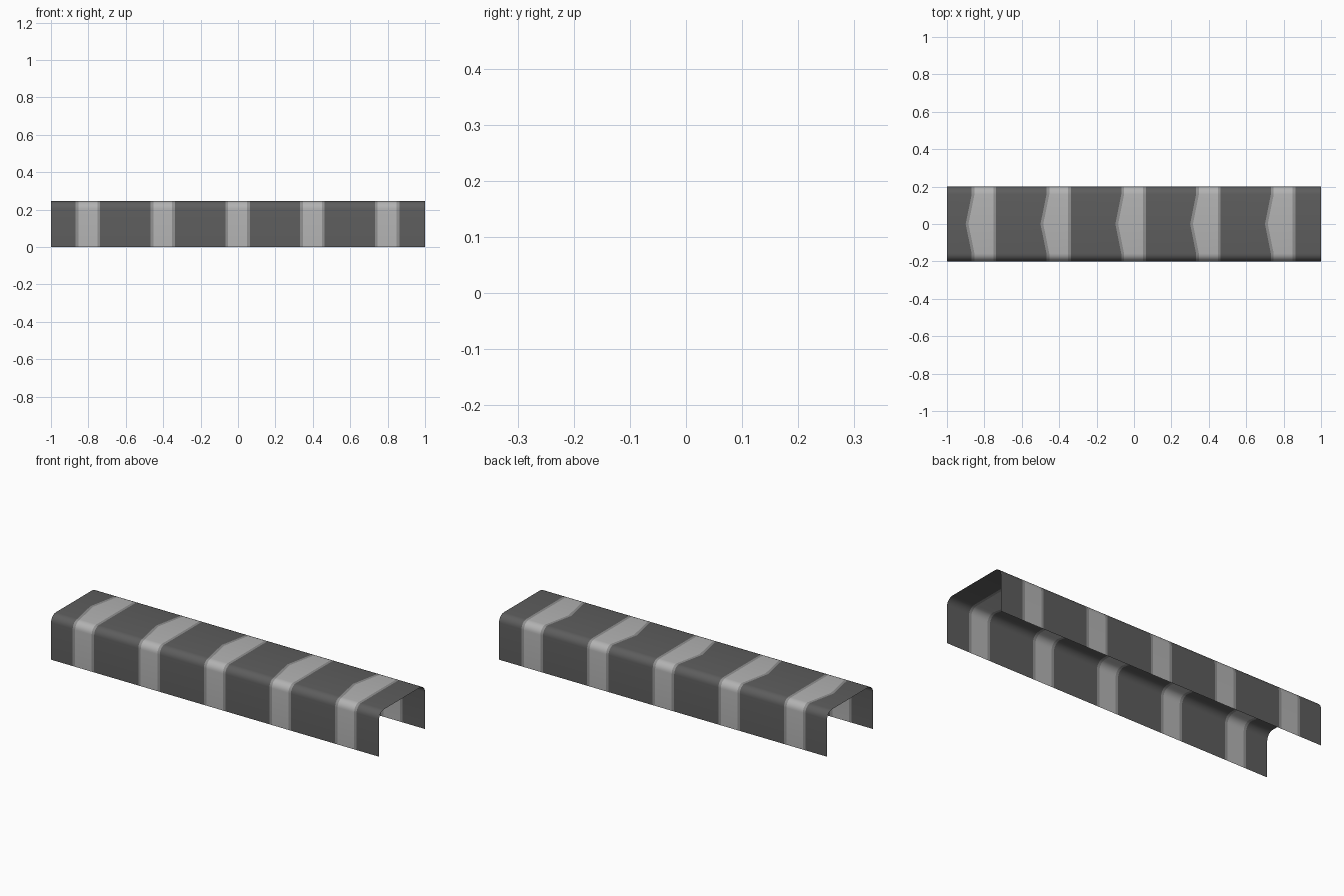
import bpy, math

if "Cube" in bpy.data.objects:
    bpy.data.objects.remove(bpy.data.objects["Cube"])

HALF_W, HEIGHT, R, ARC = 0.2, 0.245, 0.042, 6
CENTRES = [-0.8, -0.4, 0.0, 0.4, 0.8]


def material(name, grey):
    m = bpy.data.materials.new(name)
    m.diffuse_color = (grey, grey, grey, 1)
    m.use_nodes = True
    m.node_tree.nodes["Principled BSDF"].inputs["Base Color"].default_value = m.diffuse_color
    return m


# Inverted channel cross-section: front skirt, rounded shoulder, ridge point, mirrored back
half = [(-HALF_W, 0.0)]
for i in range(ARC + 1):
    a = math.pi / 2 * i / ARC
    half.append((-HALF_W + R - R * math.cos(a), HEIGHT - R + R * math.sin(a)))
profile = half + [(0.0, HEIGHT)] + [(-y, z) for y, z in reversed(half)]


def point_offset(y):
    """How far the pointed stripe edge reaches forward across the flat top."""
    flat = HALF_W - R
    return 0.032 * max(0.0, 1 - abs(y) / flat)


def bands(name, spans, mat):
    """Each span is ((x, pointed), (x, pointed)); sweep the profile between both edges."""
    verts, faces = [], []
    for span in spans:
        base = len(verts)
        for y, z in profile:
            for x, pointed in span:
                verts.append((x - (point_offset(y) if pointed else 0), y, z))
        for i in range(len(profile) - 1):
            a = base + 2 * i
            faces.append((a, a + 1, a + 3, a + 2))
    mesh = bpy.data.meshes.new(name)
    mesh.from_pydata(verts, [], faces)
    mesh.materials.append(mat)
    obj = bpy.data.objects.new(name, mesh)
    bpy.context.collection.objects.link(obj)
    bpy.ops.object.select_all(action='DESELECT')
    obj.select_set(True)
    bpy.context.view_layer.objects.active = obj
    bpy.ops.object.shade_smooth_by_angle(angle=math.radians(40))


# Stripe edges: outer and inner, left side pointed, right side straight
OL, IL, IR, OR = -0.068, -0.053, 0.048, 0.063

# Dark cover panels between the stripes
starts = [(-1.0, False)] + [(c + OR, False) for c in CENTRES]
ends = [(c + OL, True) for c in CENTRES] + [(1.0, False)]
bands("cover_panels", list(zip(starts, ends)), material("dark_grey", 0.11))

# Mid-grey stripe borders
borders = []
for c in CENTRES:
    borders.append(((c + OL, True), (c + IL, True)))
    borders.append(((c + IR, False), (c + OR, False)))
bands("stripe_borders", borders, material("mid_grey", 0.28))

# Light stripe centres
bands("stripes", [((c + IL, True), (c + IR, False)) for c in CENTRES],
      material("light_grey", 0.45))
